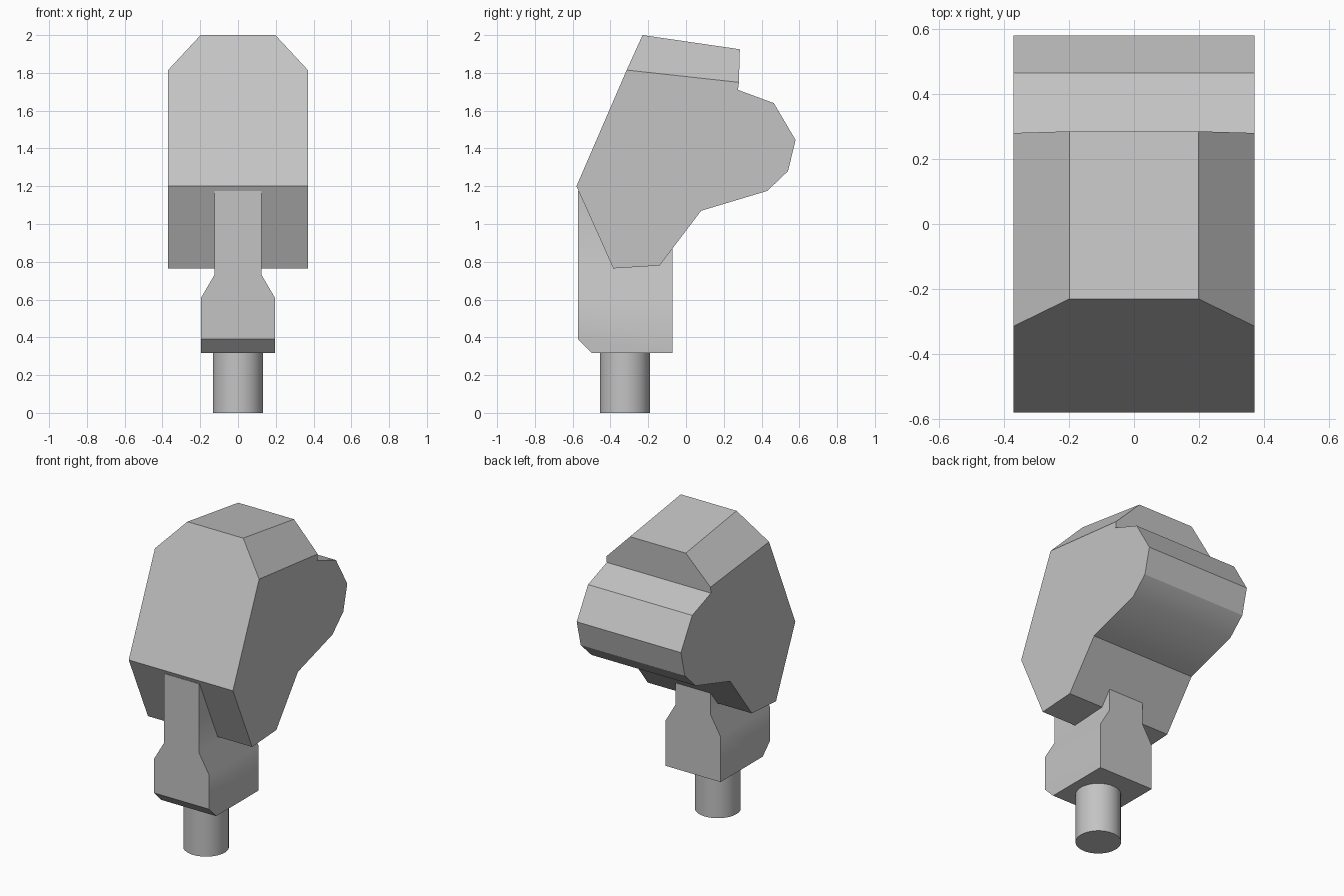
import bpy
import bmesh
import math

cube = bpy.data.objects.get("Cube")
if cube:
    bpy.data.objects.remove(cube, do_unlink=True)

grey = bpy.data.materials.new("light_grey")
grey.use_nodes = True
GREY = (0.55, 0.55, 0.55, 1)
grey.diffuse_color = GREY
grey.node_tree.nodes["Principled BSDF"].inputs["Base Color"].default_value = GREY


def prism(profile, place, start, end):
    """Extrude a closed 2D profile between two depths."""
    bm = bmesh.new()
    rings = [[bm.verts.new(place(u, v, d)) for u, v in profile] for d in (start, end)]
    for ring in rings:
        bm.faces.new(ring)
    n = len(profile)
    for i in range(n):
        j = (i + 1) % n
        bm.faces.new((rings[0][i], rings[0][j], rings[1][j], rings[1][i]))
    return bm, rings


def finish(name, bm):
    bmesh.ops.recalc_face_normals(bm, faces=bm.faces)
    mesh = bpy.data.meshes.new(name)
    bm.to_mesh(mesh)
    bm.free()
    mesh.materials.append(grey)
    obj = bpy.data.objects.new(name, mesh)
    bpy.context.collection.objects.link(obj)
    bpy.ops.object.select_all(action="DESELECT")
    obj.select_set(True)
    bpy.context.view_layer.objects.active = obj
    bpy.ops.object.shade_smooth_by_angle(angle=math.radians(31.5))


# Head: side profile across the full width, with the crown narrowed
side_profile = [
    (-0.58, 1.2), (-0.314, 1.815), (-0.23, 2.0), (0.285, 1.925), (0.28, 1.75),
    (0.275, 1.71), (0.465, 1.64), (0.58, 1.445), (0.54, 1.28), (0.43, 1.175),
    (0.08, 1.07), (-0.14, 0.78), (-0.385, 0.765),
]
bm, rings = prism(side_profile, lambda y, z, x: (x, y, z), -0.37, 0.37)
for ring in rings:
    bmesh.ops.connect_verts(bm, verts=[ring[1], ring[4]])
# keep front and rear crown faces flat as single polygons
for a, b in ((0, 2), (3, 5)):
    faces = [f for f in bm.faces
             if all(v in rings[0][a:b + 1] + rings[1][a:b + 1] for v in f.verts)]
    inner = [e for e in bm.edges if sum(f in faces for f in e.link_faces) == 2]
    bmesh.ops.dissolve_edges(bm, edges=inner, use_verts=False)
for ring in rings:
    for v in ring[2:4]:
        v.co.x = math.copysign(0.198, v.co.x)
finish("head", bm)

# Neck: front profile extruded backwards, lower front edge bevelled
half = [(0.195, 0.318), (0.195, 0.61), (0.125, 0.73), (0.125, 1.175)]
outline = half + [(-x, z) for x, z in reversed(half)]
bm, rings = prism(outline, lambda x, z, y: (x, y, z), -0.572, -0.072)
low_edge = bm.edges.get((rings[0][0], rings[0][-1]))
bmesh.ops.bevel(bm, geom=[low_edge], offset=0.072, segments=1, affect="EDGES")
finish("neck", bm)

# Peg: round mounting pin below the neck
bm = bmesh.new()
bmesh.ops.create_cone(bm, cap_ends=True, segments=32, radius1=0.133,
                      radius2=0.133, depth=0.32)
bmesh.ops.translate(bm, verts=bm.verts, vec=(0, -0.323, 0.16))
finish("peg", bm)
